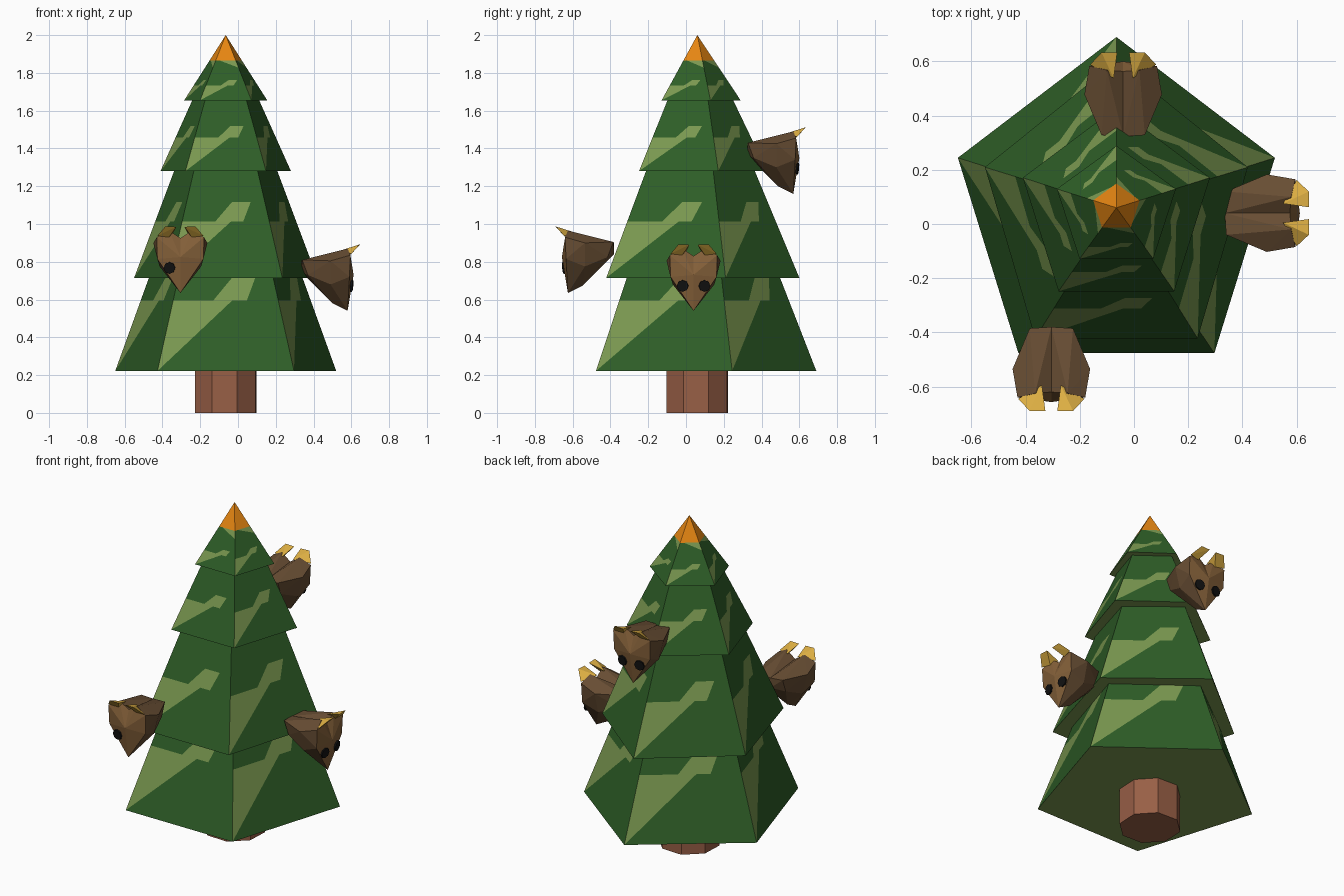
import bpy, bmesh, math
from mathutils import Vector, Matrix

if "Cube" in bpy.data.objects:
    bpy.data.objects.remove(bpy.data.objects["Cube"])


def lin(c):
    c /= 255
    return c / 12.92 if c < 0.04045 else ((c + 0.055) / 1.055) ** 2.4


def material(name, rgb):
    m = bpy.data.materials.new(name)
    m.diffuse_color = (*[lin(c) for c in rgb], 1)
    m.use_nodes = True
    m.node_tree.nodes["Principled BSDF"].inputs["Base Color"].default_value = m.diffuse_color
    return m


GREEN = material("dark green", (46, 94, 39))
LIGHT = material("light green", (122, 152, 80))
ORANGE = material("orange", (230, 134, 18))
BARK = material("bark brown", (152, 95, 70))
BROWN = material("feather brown", (103, 77, 51))
FACE = material("face brown", (132, 96, 57))
GOLD = material("gold", (224, 177, 68))
BLACK = material("black", (17, 17, 17))


def finish(bm, name, mats, matrix=Matrix()):
    mesh = bpy.data.meshes.new(name)
    bm.to_mesh(mesh)
    bm.free()
    for m in mats:
        mesh.materials.append(m)
    ob = bpy.data.objects.new(name, mesh)
    bpy.context.collection.objects.link(ob)
    ob.matrix_world = matrix
    return ob


# Trunk
AX, AY = -0.065, 0.06
bm = bmesh.new()
bmesh.ops.create_cone(bm, cap_ends=True, segments=8, radius1=0.174, radius2=0.174, depth=0.34,
                      matrix=Matrix.Translation((AX, AY, 0.17)) @ Matrix.Rotation(math.radians(20), 4, 'Z'))
finish(bm, "trunk", [BARK])

# Panel layout in (u along base, t towards apex): light wedge, light patch, dark rest
A, B = 0.23, 0.31
PATTERN = [
    (1, [(0, 0), (0.56, A), (0, A)]),
    (0, [(0, 0), (1, 0), (1, A), (0.56, A)]),
    (0, [(0, A), (0.38, A), (0.58, B), (0, B)]),
    (1, [(0.38, A), (0.7, A), (0.82, B), (0.58, B)]),
    (0, [(0.7, A), (1, A), (1, B), (0.82, B)]),
]


def tier(name, cy, rx, ry, z0, z1, top, tip=False):
    """Five-sided cone with the same panel layout on each side."""
    bm = bmesh.new()
    apex = Vector((AX, AY, z1))
    ring = []
    for i in range(5):
        a = math.radians(90 + 72 * i)
        ring.append(Vector((AX + rx * math.cos(a), cy + ry * math.sin(a), z0)))
    if tip:
        rest = [(0, [(0, B), (1, B), (1, 0.5), (0.2, 0.61), (0, 0.61)]),
                (1, [(1, 0.5), (1, 0.61), (0.2, 0.61)]),
                (2, [(0, 0.61), (1, 0.61), (0, 1)])]
    else:
        rest = [(0, [(0, B), (1, B), (1, top), (0, top)])]
    for i in range(5):
        p, q = ring[i], ring[(i + 1) % 5]
        for mat, poly in PATTERN + rest:
            f = bm.faces.new([bm.verts.new(p.lerp(q, u).lerp(apex, t)) for u, t in poly])
            f.material_index = mat
    # pale underside
    f = bm.faces.new([bm.verts.new(v) for v in reversed(ring)])
    f.material_index = 1
    bmesh.ops.remove_doubles(bm, verts=bm.verts, dist=1e-4)
    finish(bm, name, [GREEN, LIGHT, ORANGE])


tier("bottom_branches", 0.045, 0.615, 0.645, 0.222, 1.84, 0.36)
tier("lower_branches", 0.035, 0.51, 0.565, 0.715, 2.01, 0.48)
tier("upper_branches", 0.055, 0.363, 0.375, 1.28, 2.05, 0.58)
tier("top_branches", 0.058, 0.231, 0.231, 1.655, 2.0, 1, tip=True)

# Half of a bird head and one ear: (outward, sideways, up)
HEAD = [(-.155, 0, .085), (-.15, .08, .09), (-.155, 0, .025), (-.12, .08, .01),
        (0, .143, .085), (0, .11, -.04), (.105, .125, .115), (.1, .122, 0),
        (.09, .06, .15), (.085, 0, .11), (.09, 0, -.18), (.01, 0, -.14), (.122, 0, .01)]
EAR = [(.06, .035, .142), (.11, .122, .122), (.155, .08, .172), (.155, .022, .17), (.1, .06, .115)]


def hull(points, side):
    bm = bmesh.new()
    vs = [bm.verts.new((f, s * side, z)) for f, s, z in points]
    res = bmesh.ops.convex_hull(bm, input=vs)
    loose = [v for v in bm.verts if not v.link_faces]
    bmesh.ops.delete(bm, geom=loose, context='VERTS')
    # drop the faces on the mirror plane
    inner = [f for f in bm.faces if all(abs(v.co.y) < 1e-5 for v in f.verts)]
    bmesh.ops.delete(bm, geom=inner, context='FACES')
    return bm


def bird(name, loc, yaw, eyes=(-1, 1)):
    m = Matrix.Translation(loc) @ Matrix.Rotation(math.radians(yaw), 4, 'Z')
    for side, tag in ((-1, "right"), (1, "left")):
        bm = hull(HEAD, side)
        bm.normal_update()
        for f in bm.faces:
            # lighter face at the front
            f.material_index = 1 if f.normal.x > 0.4 else 0
        finish(bm, f"{name}_head_{tag}", [BROWN, FACE], m)
        finish(hull(EAR, side), f"{name}_ear_{tag}", [GOLD], m)
        if side in eyes:
            bm = bmesh.new()
            bmesh.ops.create_cone(bm, cap_ends=True, segments=8, radius1=0.031, radius2=0.031, depth=0.009,
                                  matrix=Matrix.Translation((0.112, side * 0.058, -0.048))
                                  @ Matrix.Rotation(math.radians(side * 8), 4, 'Z')
                                  @ Matrix.Rotation(math.radians(96), 4, 'Y'))
            finish(bm, f"{name}_eye_{tag}", [BLACK], m)


# Three birds perched on the branches
bird("side_bird", (0.49, 0.04, 0.72), 0)
bird("back_bird", (-0.04, 0.478, 1.34), 90)
bird("front_bird", (-0.305, -0.535, 0.815), -90, eyes=(-1,))
